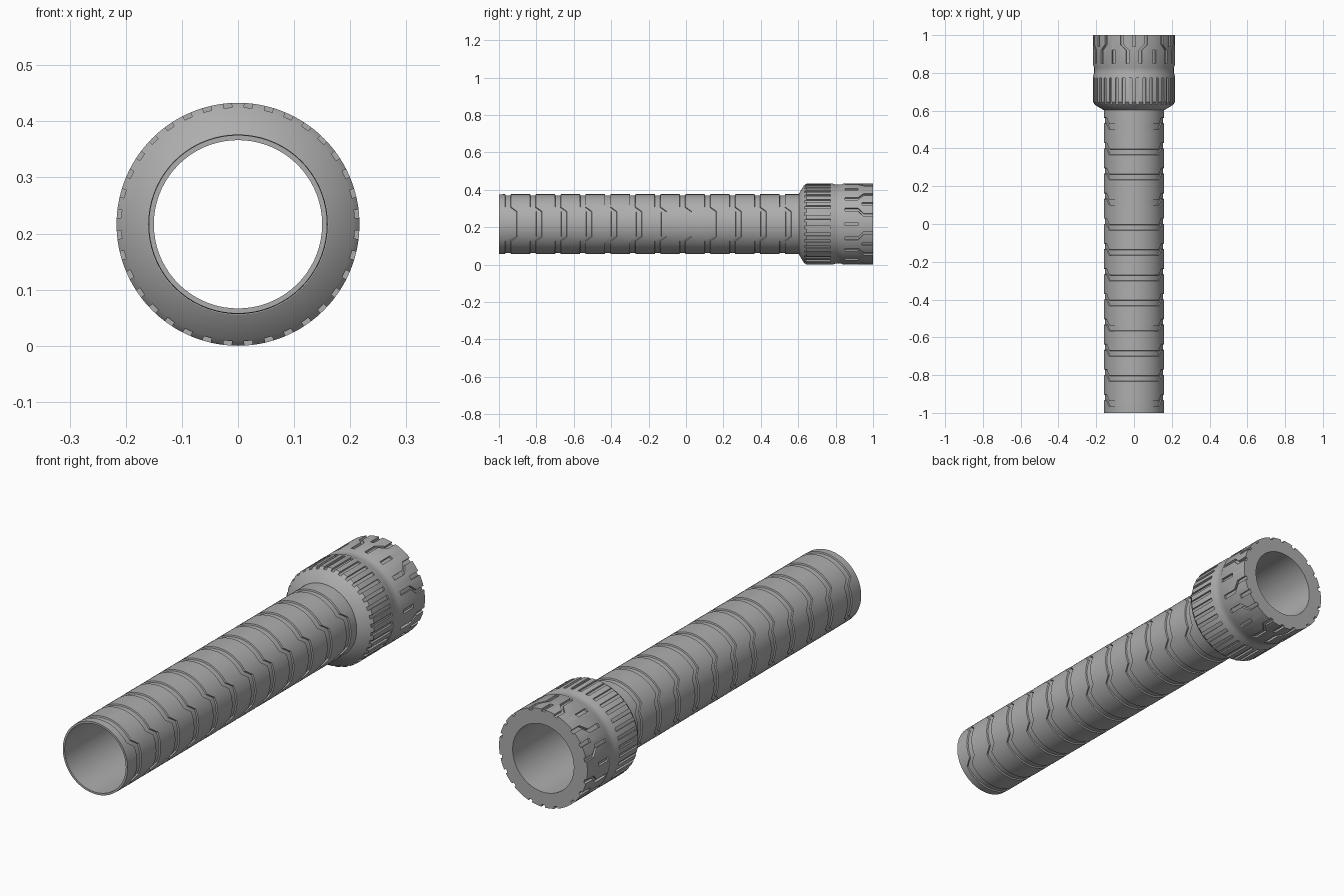
import bpy, bmesh, math
from math import radians, sin, cos

cube = bpy.data.objects.get("Cube")
if cube:
    bpy.data.objects.remove(cube, do_unlink=True)

AXIS_Z = 0.2165   # height of the tube axis
BORE = 0.15
HEAD_R = 0.2165

grey = bpy.data.materials.new("grey_metal")
grey.use_nodes = True
grey.diffuse_color = (0.42, 0.42, 0.42, 1)
grey.node_tree.nodes["Principled BSDF"].inputs["Base Color"].default_value = (0.42, 0.42, 0.42, 1)


def point(angle, r, y):
    """Polar position around the tube axis, angle in degrees from the top."""
    a = radians(angle)
    return (r * sin(a), y, AXIS_Z + r * cos(a))


def finish(bm, name):
    bmesh.ops.recalc_face_normals(bm, faces=bm.faces)
    mesh = bpy.data.meshes.new(name)
    bm.to_mesh(mesh)
    bm.free()
    mesh.materials.append(grey)
    obj = bpy.data.objects.new(name, mesh)
    bpy.context.collection.objects.link(obj)
    return obj


def smooth(obj):
    bpy.ops.object.select_all(action='DESELECT')
    obj.select_set(True)
    bpy.context.view_layer.objects.active = obj
    bpy.ops.object.shade_smooth_by_angle(angle=radians(25))


def lathe(name, profile, segments, shift=lambda angle: 0):
    """Closed profile of (y, radius, shift weight) turned about the axis."""
    bm = bmesh.new()
    rings = []
    for y, r, weight in profile:
        ring = []
        for i in range(segments):
            a = 360 * i / segments
            ring.append(bm.verts.new(point(a, r, y + weight * shift(a))))
        rings.append(ring)
    for k, ring in enumerate(rings):
        after = rings[(k + 1) % len(rings)]
        for i in range(segments):
            j = (i + 1) % segments
            bm.faces.new((ring[i], ring[j], after[j], after[i]))
    return finish(bm, name)


def add_slot(bm, path, width, depth):
    """Cutter strip following (angle, y) points on the head surface."""
    rows = []
    for a, y in path:
        corners = ((-1, HEAD_R - depth), (1, HEAD_R - depth), (1, HEAD_R + 0.03), (-1, HEAD_R + 0.03))
        rows.append([bm.verts.new(point(a + s * width / 2, r, y)) for s, r in corners])
    for p, q in zip(rows, rows[1:]):
        for i in range(4):
            j = (i + 1) % 4
            bm.faces.new((p[i], p[j], q[j], q[i]))
    bm.faces.new(rows[0])
    bm.faces.new(rows[-1])


# Tube: ring grooves that jog backwards on both sides
def side_jog(angle):
    elevation = math.degrees(math.asin(min(1, abs(cos(radians(angle))))))
    return 0.033 * max(0, min(1, (35 - elevation) / 10))


tube_profile = [(-1, BORE, 0), (-1, 0.159, 0)]
for i in range(12):
    y = -0.967 + i * 0.1333
    tube_profile += [(y, 0.16, 1), (y + 0.002, 0.154, 1), (y + 0.029, 0.154, 1), (y + 0.031, 0.16, 1)]
tube_profile += [(0.612, 0.16, 0), (0.612, BORE, 0)]
tube = lathe("tube", tube_profile, 72, side_jog)
smooth(tube)

# Head: flared collar with a shallow waist band
head_profile = [(0.603, BORE), (0.603, 0.161), (0.63, 0.206), (0.645, HEAD_R), (0.785, HEAD_R),
                (0.798, 0.211), (0.828, 0.211), (0.841, HEAD_R), (1, HEAD_R), (1, BORE)]
head = lathe("head", [(y, r, 0) for y, r in head_profile], 144)

# Slots: straight grip ribs, then a repeating stepped pattern at the rear
cutters = bmesh.new()
for i in range(36):
    add_slot(cutters, [(i * 10 + 5, 0.61), (i * 10 + 5, 0.772)], 4, 0.008)
for i in range(6):
    middle = 30 + i * 60
    for side in (-1, 1):
        add_slot(cutters, [(middle + side * a, y) for a, y in
                           ((21, 0.85), (21, 0.92), (13, 0.95), (13, 1.02))], 4.5, 0.01)
    add_slot(cutters, [(middle, 0.85), (middle, 0.92)], 4.5, 0.01)
    add_slot(cutters, [(middle + 30, 0.94), (middle + 30, 1.02)], 4.5, 0.01)
slots = finish(cutters, "slot_cutter")
slots.hide_render = True

cut = head.modifiers.new("slots", 'BOOLEAN')
cut.operation = 'DIFFERENCE'
cut.solver = 'EXACT'
cut.object = slots
bpy.context.view_layer.objects.active = head
bpy.ops.object.modifier_apply(modifier=cut.name)
bpy.data.objects.remove(slots, do_unlink=True)
smooth(head)
